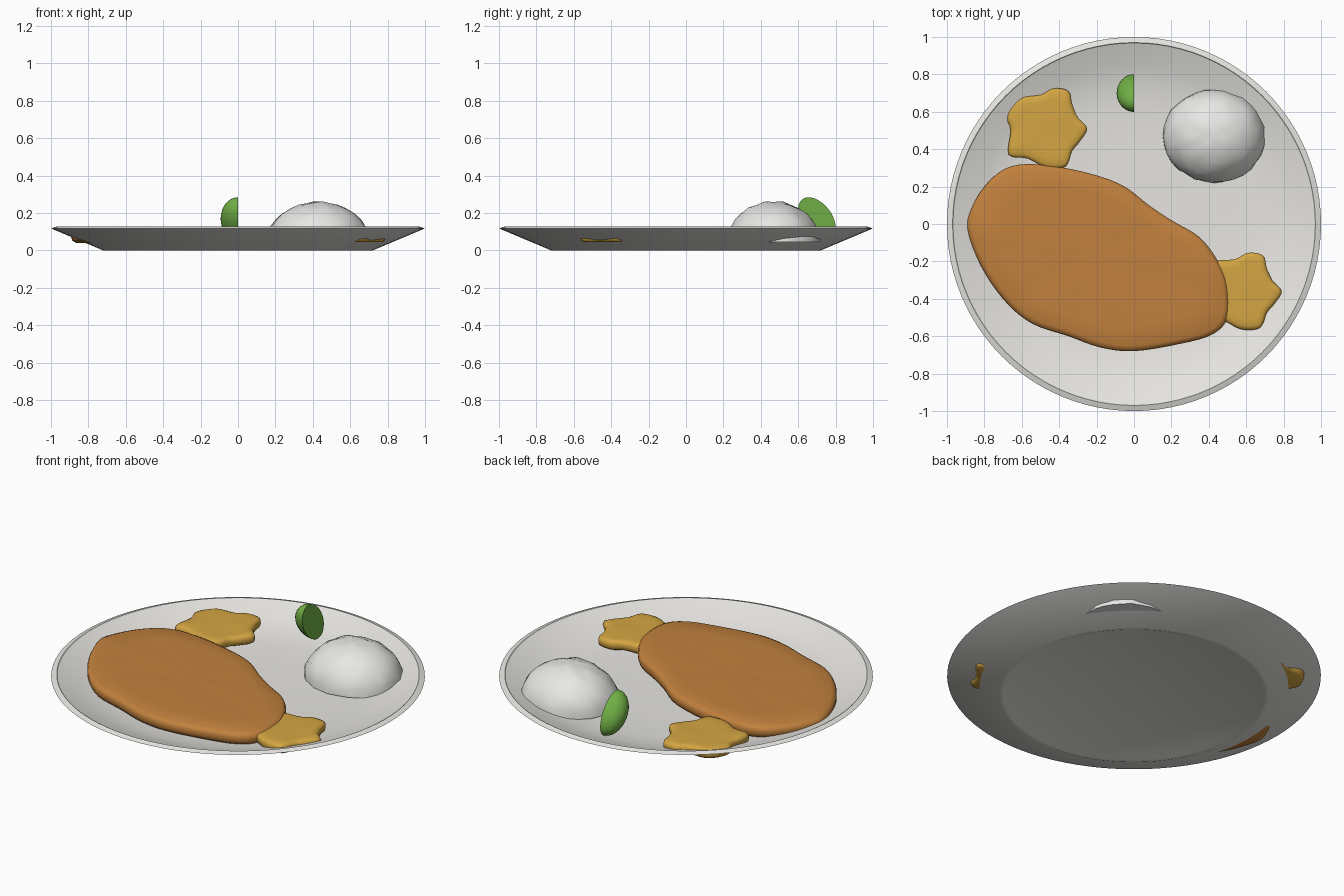
import bpy, bmesh, math
from mathutils import Vector, Matrix

cube = bpy.data.objects.get("Cube")
if cube:
    bpy.data.objects.remove(cube, do_unlink=True)


def material(name, color):
    mat = bpy.data.materials.new(name)
    mat.use_nodes = True
    rgba = (*color, 1)
    mat.diffuse_color = rgba
    mat.node_tree.nodes["Principled BSDF"].inputs["Base Color"].default_value = rgba
    return mat


def ripple(x, y, z=0):
    """Gentle unevenness between -1 and 1."""
    return math.sin(x + 2 * y) * math.cos(y - 1.5 * x + z) * math.cos(1.3 * z + x)


def finish(bm, name, mat, angle):
    """Turn a bmesh into a smooth-shaded object that keeps its sharp edges."""
    bmesh.ops.recalc_face_normals(bm, faces=bm.faces)
    mesh = bpy.data.meshes.new(name)
    bm.to_mesh(mesh)
    bm.free()
    obj = bpy.data.objects.new(name, mesh)
    mesh.materials.append(mat)
    bpy.context.collection.objects.link(obj)
    bpy.ops.object.select_all(action='DESELECT')
    obj.select_set(True)
    bpy.context.view_layer.objects.active = obj
    bpy.ops.object.shade_smooth_by_angle(angle=math.radians(angle))


def lathe(name, profile, mat, steps):
    """Spin a (radius, height) profile around the z axis."""
    bm = bmesh.new()
    verts = [bm.verts.new((r, 0, z)) for r, z in profile]
    edges = [bm.edges.new(pair) for pair in zip(verts, verts[1:])]
    bmesh.ops.spin(bm, geom=verts + edges, cent=(0, 0, 0), axis=(0, 0, 1),
                   angle=math.tau, steps=steps)
    bmesh.ops.remove_doubles(bm, verts=bm.verts, dist=0.0001)
    finish(bm, name, mat, 25)


def smooth_loop(points, cuts=4):
    """Closed Catmull-Rom curve through the points."""
    pts = [Vector(p) for p in points]
    n = len(pts)
    loop = []
    for i in range(n):
        a, b, c, d = (pts[(i + k) % n] for k in (-1, 0, 1, 2))
        for s in range(cuts):
            t = s / cuts
            loop.append(b + (c - a) * t / 2
                        + (a - b * 2.5 + c * 2 - d / 2) * t ** 2
                        + (b * 1.5 - a / 2 - c * 1.5 + d / 2) * t ** 3)
    return loop


def slab(name, outline, mat, bottom, top, edge):
    """Flat piece of food with a rounded edge and a gently uneven top."""
    loop = smooth_loop(outline)
    center = sum(loop, Vector((0, 0))) / len(loop)
    high = top - bottom
    # (inset, height) of each ring, from the underside up and over the edge
    section = [(edge, bottom), (edge / 4, bottom + high * 0.15),
               (0, bottom + high * 0.4), (0, top - high * 0.35),
               (edge / 4, top - high * 0.15), (edge, top - high * 0.03)]
    rings = [[(p - (p - center).normalized() * inset, z) for p in loop]
             for inset, z in section]
    for shrink in (0.75, 0.5, 0.25):
        ring = [center + (p - center) * shrink for p in loop]
        rings.append([(p, top + 0.003 * ripple(p.x * 9, p.y * 9)) for p in ring])
    bm = bmesh.new()
    grid = [[bm.verts.new((p.x, p.y, z)) for p, z in ring] for ring in rings]
    count = len(loop)
    for low, up in zip(grid, grid[1:]):
        for i in range(count):
            j = (i + 1) % count
            bm.faces.new((low[i], low[j], up[j], up[i]))
    bm.faces.new(reversed(grid[0]))
    peak = bm.verts.new((center.x, center.y, top))
    for i in range(count):
        bm.faces.new((grid[-1][i], grid[-1][(i + 1) % count], peak))
    finish(bm, name, mat, 50)


def half_ellipsoid(name, mat, radii, place, flat_normal, segments, bump=0):
    """Ellipsoid cut flat through its middle; flat_normal faces out of the cut."""
    bm = bmesh.new()
    bmesh.ops.create_uvsphere(bm, u_segments=segments, v_segments=segments // 2, radius=1)
    cut = bmesh.ops.bisect_plane(bm, geom=bm.verts[:] + bm.edges[:] + bm.faces[:],
                                 plane_co=(0, 0, 0), plane_no=flat_normal,
                                 dist=0.0001, clear_outer=True)
    rim = [e for e in cut["geom_cut"] if isinstance(e, bmesh.types.BMEdge)]
    bmesh.ops.contextual_create(bm, geom=rim)
    for v in bm.verts:
        v.co *= 1 + bump * ripple(*(v.co * 5))
    bm.transform(place @ Matrix.Diagonal((*radii, 1)))
    finish(bm, name, mat, 45)


china = material("china white", (0.80, 0.79, 0.76))
rice_white = material("rice white", (0.80, 0.80, 0.78))
crumb = material("fried brown", (0.54, 0.22, 0.047))
golden = material("golden yellow", (0.66, 0.38, 0.056))
lime = material("lime green", (0.16, 0.42, 0.06))

# Plate with foot ring, sloping wall and bevelled rim
lathe("plate", [(0, 0.008), (0.68, 0.008), (0.70, 0), (0.72, 0), (1, 0.118),
                (0.97, 0.128), (0.965, 0.122), (0.85, 0.078), (0.75, 0.05),
                (0.62, 0.036), (0.4, 0.03), (0, 0.028)], china, 96)

# Breaded cutlet
cutlet = [(-.89, -.03), (-.87, .08), (-.8, .2), (-.7, .29), (-.58, .32), (-.4, .305),
          (-.2, .26), (-.05, .2), (.08, .1), (.2, .02), (.35, -.07), (.45, -.2),
          (.5, -.33), (.5, -.5), (.42, -.59), (.25, -.64), (0, -.68), (-.18, -.66),
          (-.35, -.6), (-.55, -.53), (-.7, -.4), (-.82, -.22)]
slab("cutlet", cutlet, crumb, 0.04, 0.118, 0.03)

# Two fried pieces of the same shape
piece = [(-.67, .37), (-.66, .5), (-.68, .57), (-.65, .64), (-.6, .68), (-.5, .69),
         (-.43, .725), (-.35, .71), (-.33, .64), (-.3, .57), (-.25, .51), (-.29, .44),
         (-.33, .39), (-.35, .33), (-.38, .3), (-.47, .3), (-.57, .35)]
slab("back_fried_piece", piece, golden, 0.045, 0.105, 0.02)
slab("front_fried_piece", [(x + 1.04, y * 0.96 - 0.85) for x, y in piece],
     golden, 0.045, 0.105, 0.02)

# Lumpy mound of rice
half_ellipsoid("rice_mound", rice_white, (0.275, 0.25, 0.215),
               Matrix.Translation((0.43, 0.47, 0.045)), (0, 0, -1), 32, 0.03)

# Leaning lime wedge, cut side facing left
lean = Matrix.Translation((0, 0.7, 0.17)) @ Matrix.Rotation(math.radians(37), 4, 'X')
half_ellipsoid("lime_wedge", lime, (0.093, 0.08, 0.13), lean, (1, 0, 0), 32)
